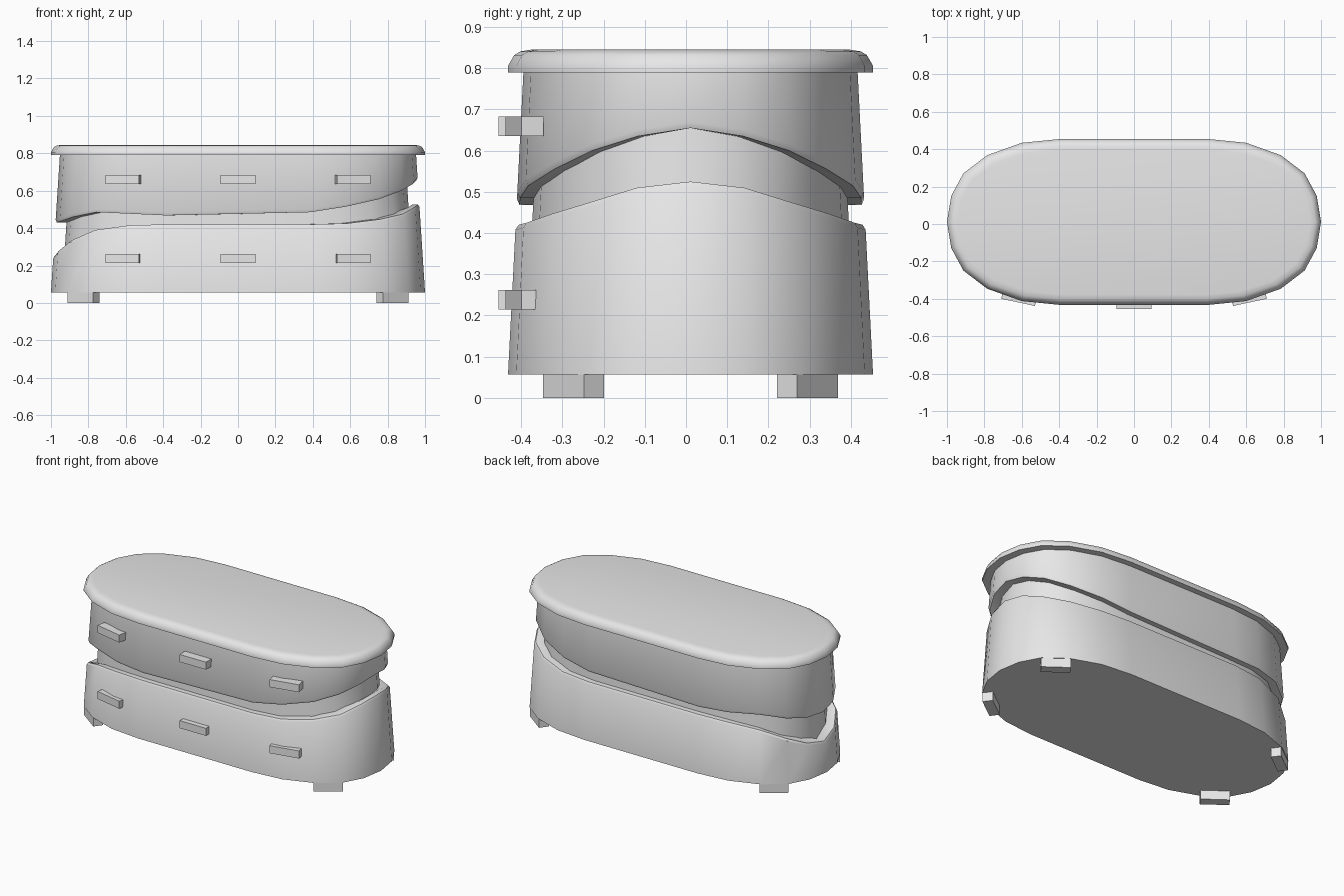
import bpy
import bmesh
from math import radians
from mathutils import Matrix

if "Cube" in bpy.data.objects:
    bpy.data.objects.remove(bpy.data.objects["Cube"])

CENTRE_Y = 0.011
BASE_Z, NECK_Z, TOP_Z = 0.057, 0.79, 0.845

# Quarter outline: x, y, then lower and upper groove height at the left (+x) and right end
QUARTER = [
    (1.0, 0.0, 0.525, 0.655, 0.25, 0.43),
    (0.977, 0.14, 0.51, 0.635, 0.28, 0.437),
    (0.912, 0.26, 0.475, 0.6, 0.335, 0.46),
    (0.785, 0.357, 0.447, 0.555, 0.39, 0.485),
    (0.6, 0.423, 0.425, 0.515, 0.415, 0.477),
    (0.4, 0.443, 0.42, 0.485, 0.42, 0.468),
]

material = bpy.data.materials.new("light grey")
material.use_nodes = True
GREY = (0.8, 0.8, 0.8, 1.0)
material.diffuse_color = GREY
material.node_tree.nodes["Principled BSDF"].inputs["Base Color"].default_value = GREY


def full_outline():
    """Mirror the quarter into a closed loop of (x, y, lower, upper)."""
    left = [(x, y, lo, up) for x, y, lo, up, _, _ in QUARTER]
    right = [(-x, y, lo, up) for x, y, _, _, lo, up in reversed(QUARTER)]
    back = left + right
    front = [(x, -y, lo, up) for x, y, lo, up in reversed(back[1:-1])]
    return back + front


OUTLINE = full_outline()


def ring(height, inset=0.0, taper=True):
    """One loop of points; height is a number or a rule for each outline point."""
    points = []
    for p in OUTLINE:
        z = height(p) if callable(height) else height
        h = z - BASE_Z if taper else 0.0
        sx = 1 - 0.065 * h - inset
        sy = 1 - 0.115 * h - inset / 0.443
        points.append((p[0] * sx, p[1] * sy + CENTRE_Y, z))
    return points


def finish(name, bm):
    bmesh.ops.recalc_face_normals(bm, faces=bm.faces)
    mesh = bpy.data.meshes.new(name)
    bm.to_mesh(mesh)
    bm.free()
    mesh.materials.append(material)
    obj = bpy.data.objects.new(name, mesh)
    bpy.context.collection.objects.link(obj)
    return obj


def loft(name, rings):
    """Skin a stack of loops and cap both ends."""
    bm = bmesh.new()
    loops = [[bm.verts.new(p) for p in r] for r in rings]
    n = len(OUTLINE)
    for a, b in zip(loops, loops[1:]):
        for i in range(n):
            j = (i + 1) % n
            bm.faces.new((a[i], a[j], b[j], b[i]))
    bm.faces.new(loops[0])
    bm.faces.new(loops[-1])
    obj = finish(name, bm)
    bpy.ops.object.select_all(action="DESELECT")
    obj.select_set(True)
    bpy.context.view_layer.objects.active = obj
    bpy.ops.object.shade_smooth_by_angle(angle=radians(32))
    return obj


def box(name, size, location, angle=0.0):
    bm = bmesh.new()
    transform = (Matrix.Translation(location) @ Matrix.Rotation(radians(angle), 4, "Z")
                 @ Matrix.Diagonal((*size, 1)))
    bmesh.ops.create_cube(bm, size=1, matrix=transform)
    return finish(name, bm)


def lower_edge(p):
    return p[2]


def upper_edge(p):
    return p[3]


# Lower body with a softened rim turning in to the core
CORE = 0.04
loft("lower_body", [
    ring(BASE_Z),
    ring(lambda p: p[2] - 0.012),
    ring(lower_edge, 0.007),
    ring(lower_edge, CORE),
])

# Recessed core seen in the wavy groove
core_inset = 0.04
loft("inner_core", [
    [(x * 0.98, y, z) for x, y, z in ring(lambda p: p[2] - 0.03, core_inset)],
    [(x * 0.98, y, z) for x, y, z in ring(lambda p: p[3] + 0.03, core_inset)],
])

# Upper body hanging above the groove
loft("upper_body", [
    ring(upper_edge, CORE + 0.02),
    ring(upper_edge, 0.007),
    ring(lambda p: p[3] + 0.015),
    ring(NECK_Z + 0.005),
])

# Rounded worktop
loft("top_slab", [
    ring(NECK_Z, 0.0, False),
    ring(NECK_Z + 0.016, 0.0, False),
    ring(TOP_Z - 0.013, 0.015, False),
    ring(TOP_Z - 0.004, 0.03, False),
    ring(TOP_Z, 0.055, False),
])

# Drawer handles, three per row on the front
for row, z in (("lower", 0.238), ("upper", 0.659)):
    box(row + "_middle_handle", (0.185, 0.055, 0.048), (0, -0.4275, z))
    for side, s in (("left", 1), ("right", -1)):
        box(f"{row}_{side}_handle", (0.184, 0.055, 0.048), (s * 0.614, -0.392, z), s * 12)

# Four feet turned to follow the rounded ends
for side, sx in (("left", 1), ("right", -1)):
    for end, sy in (("front", -1), ("back", 1)):
        box(f"{end}_{side}_foot", (0.168, 0.06, BASE_Z + 0.002),
            (sx * 0.826, CENTRE_Y + sy * 0.284, (BASE_Z + 0.002) / 2), -sx * sy * 36.5)
